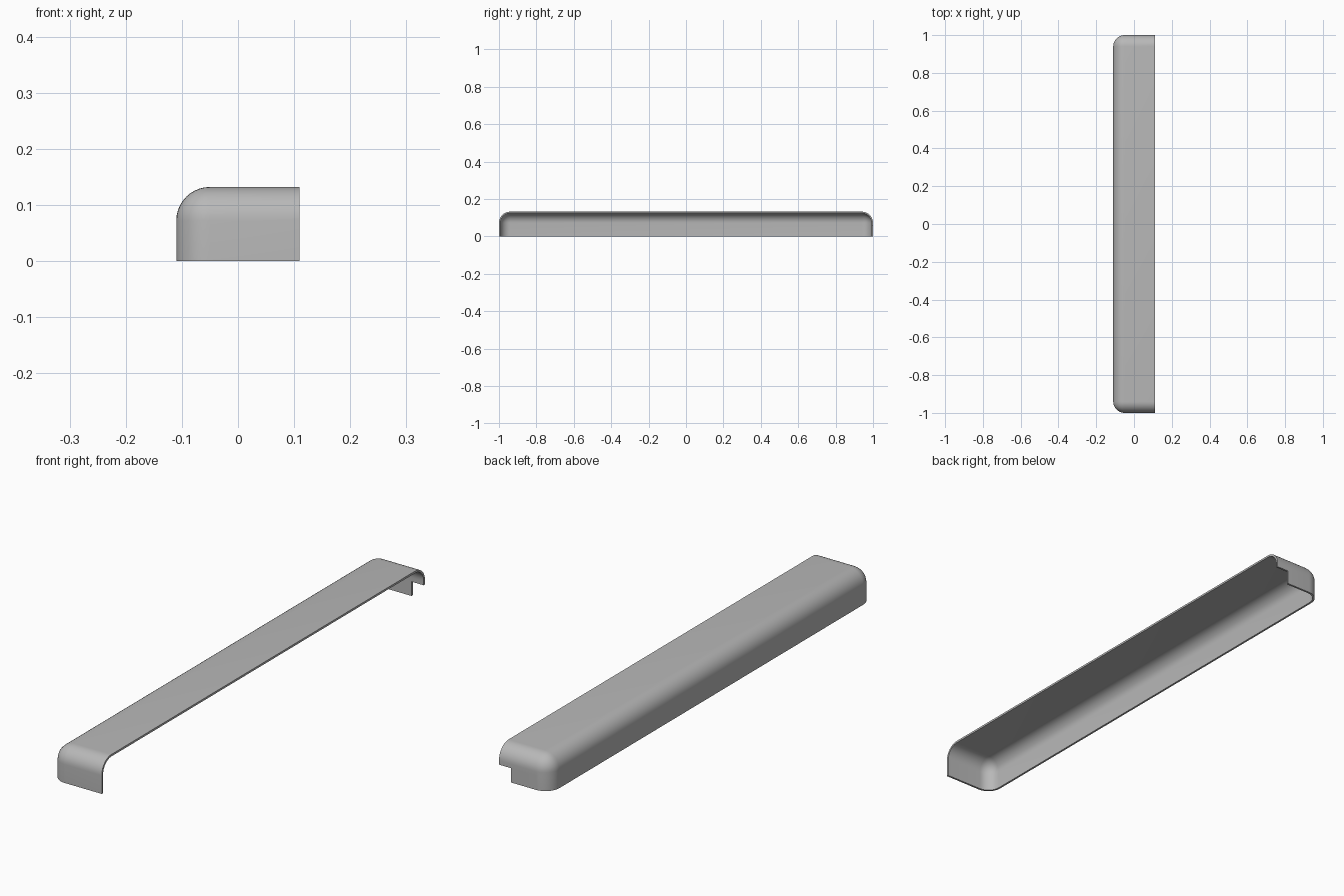
import bpy
import bmesh
from mathutils import Matrix, Vector

WIDTH, LENGTH, HEIGHT = 0.22, 2.0, 0.132
RADIUS, WALL = 0.06, 0.008
NOTCH_X, NOTCH_Z = 0.057, 0.056

cube = bpy.data.objects.get("Cube")
if cube:
    bpy.data.objects.remove(cube, do_unlink=True)

grey = bpy.data.materials.new("plain grey")
grey.use_nodes = True
colour = (0.48, 0.48, 0.48, 1)
grey.diffuse_color = colour
grey.node_tree.nodes["Principled BSDF"].inputs["Base Color"].default_value = colour


def is_open_side(face):
    """The underside and the +x side are left open."""
    return face.normal.z < -0.9 or face.normal.x > 0.9


# Block with its closed edges rounded, then opened into a shell
bm = bmesh.new()
bmesh.ops.create_cube(bm, size=1, matrix=Matrix.Translation((0, 0, HEIGHT / 2))
                      @ Matrix.Diagonal((WIDTH, LENGTH, HEIGHT, 1)))
bm.normal_update()
rounded = [e for e in bm.edges if not any(is_open_side(f) for f in e.link_faces)]
bmesh.ops.bevel(bm, geom=rounded, offset=RADIUS, segments=10, profile=0.5,
                affect='EDGES')
bm.normal_update()
bmesh.ops.delete(bm, geom=[f for f in bm.faces if is_open_side(f)], context='FACES')

# Notch in the lower open corner of the back wall
for point, normal in ((Vector((NOTCH_X, 0, 0)), Vector((1, 0, 0))),
                      (Vector((0, 0, NOTCH_Z)), Vector((0, 0, 1)))):
    bm.normal_update()
    back = [f for f in bm.faces if f.normal.y > 0.999]
    geom = set(back)
    for f in back:
        geom.update(f.edges)
        geom.update(f.verts)
    bmesh.ops.bisect_plane(bm, geom=list(geom), plane_co=point, plane_no=normal)
bm.normal_update()
notch = []
for f in bm.faces:
    c = f.calc_center_median()
    if f.normal.y > 0.999 and c.x > NOTCH_X and c.z < NOTCH_Z:
        notch.append(f)
bmesh.ops.delete(bm, geom=notch, context='FACES')

mesh = bpy.data.meshes.new("cover_shell")
bm.to_mesh(mesh)
bm.free()
mesh.materials.append(grey)
shell = bpy.data.objects.new("cover_shell", mesh)
bpy.context.collection.objects.link(shell)

# Wall thickness, grown inward
bpy.ops.object.select_all(action='DESELECT')
shell.select_set(True)
bpy.context.view_layer.objects.active = shell
solid = shell.modifiers.new("wall", 'SOLIDIFY')
solid.thickness = WALL
solid.offset = -1
solid.use_even_offset = True
bpy.ops.object.modifier_apply(modifier=solid.name)
bpy.ops.object.shade_smooth_by_angle(angle=0.6)
